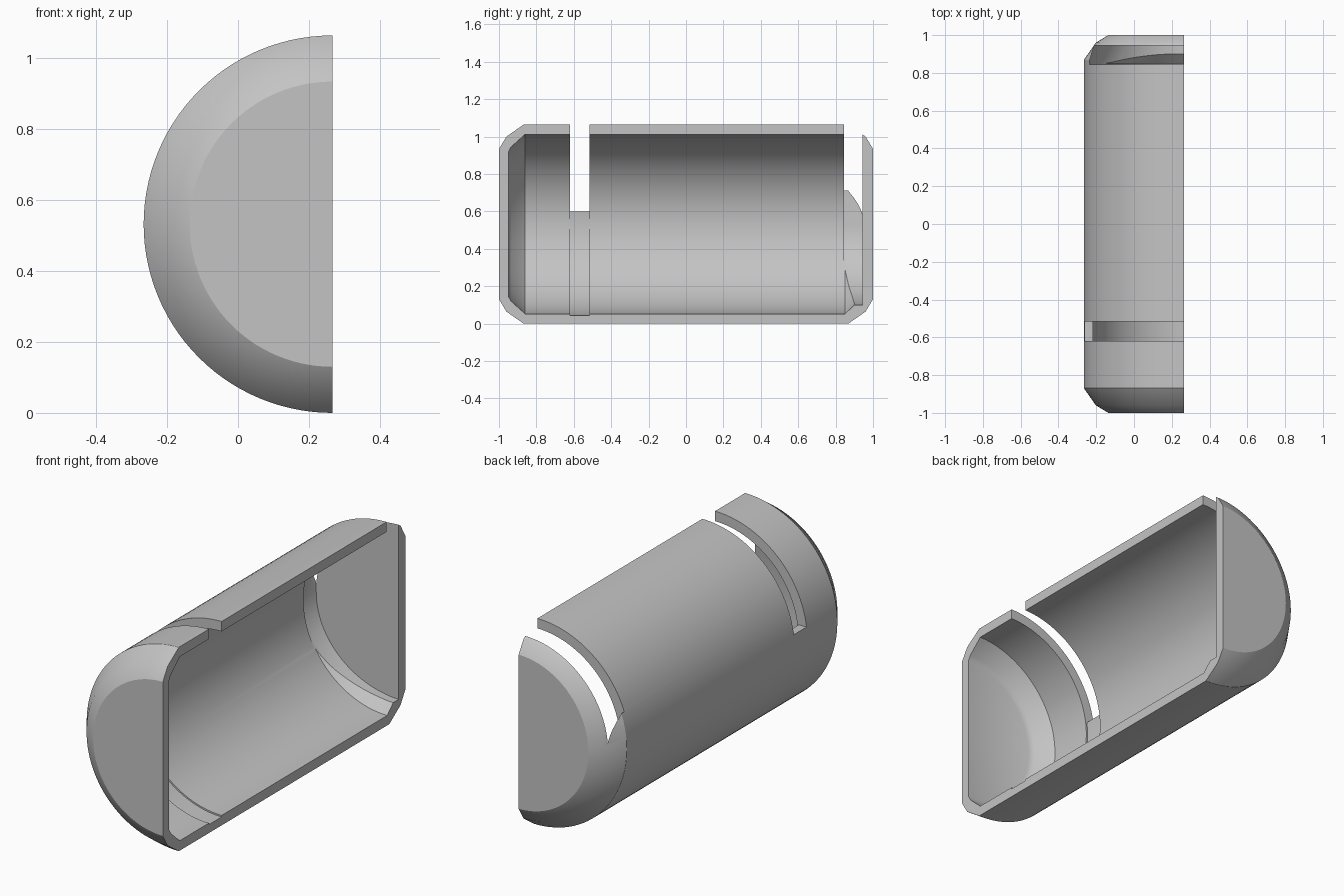
import bpy, bmesh
from math import sin, cos, pi

old = bpy.data.objects.get("Cube")
if old:
    bpy.data.objects.remove(old, do_unlink=True)

AXIS_X, AXIS_Z = 0.266, 0.532   # centre line of the capsule, along y
STEPS = 56                      # facets around the half circle

grey = bpy.data.materials.new("plain grey")
grey.use_nodes = True
grey.diffuse_color = (0.55, 0.55, 0.55, 1)
grey.node_tree.nodes["Principled BSDF"].inputs["Base Color"].default_value = (0.55, 0.55, 0.55, 1)


def half_ring(r, overhang=0):
    """Half circle on the -x side, optionally run past the open side."""
    pts = [(-r * sin(pi * i / STEPS), r * cos(pi * i / STEPS)) for i in range(STEPS + 1)]
    if overhang:
        pts += [(overhang, -r), (overhang, r)]
    return pts


def u_section(width, depth, top=0.8):
    """Elliptical bottom with straight sides running upward."""
    pts = [(-width * cos(pi * i / STEPS), -depth * sin(pi * i / STEPS)) for i in range(STEPS + 1)]
    return pts + [(width, top), (-width, top)]


def loft(name, sections):
    """Closed solid through (y, outline) sections."""
    bm = bmesh.new()
    rings = [[bm.verts.new((AXIS_X + x, y, AXIS_Z + z)) for x, z in pts] for y, pts in sections]
    n = len(rings[0])
    for a, b in zip(rings, rings[1:]):
        for i in range(n):
            j = (i + 1) % n
            bm.faces.new((a[i], a[j], b[j], b[i]))
    bm.faces.new(rings[0])
    bm.faces.new(rings[-1])
    bmesh.ops.recalc_face_normals(bm, faces=bm.faces)
    mesh = bpy.data.meshes.new(name)
    bm.to_mesh(mesh)
    bm.free()
    obj = bpy.data.objects.new(name, mesh)
    bpy.context.collection.objects.link(obj)
    mesh.materials.append(grey)
    return obj


# Outer half capsule with rounded ends
outer = [(-1, 0.402), (-0.96, 0.468), (-0.868, 0.532),
         (0.868, 0.532), (0.96, 0.468), (1, 0.402)]
shell = loft("half_capsule_shell", [(y, half_ring(r)) for y, r in outer])

# Hollow inside, with a shallow front groove and a stepped rear seat
hollow = [(-0.95, 0.385), (-0.935, 0.412), (-0.86, 0.48),
          (-0.62, 0.48), (-0.62, 0.488), (-0.515, 0.488), (-0.515, 0.48),
          (0.85, 0.48), (0.9, 0.432), (0.945, 0.432)]
cavity = loft("cavity_cutter", [(y, half_ring(r, 0.2)) for y, r in hollow])

# Front slot, open through the upper half
box = [(-0.8, 0.068), (0.8, 0.068), (0.8, 0.8), (-0.8, 0.8)]
front_slot = loft("front_slot_cutter", [(-0.62, box), (-0.515, box)])

# Rear slot, tapering toward the end wall
rear_slot = loft("rear_slot_cutter", [(0.845, u_section(0.501, 0.43)),
                                      (0.87, u_section(0.501, 0.43)),
                                      (0.945, u_section(0.476, 0.43))])

# Carve the shell and discard the cutters
bpy.context.view_layer.objects.active = shell
for cutter in (cavity, front_slot, rear_slot):
    cutter.hide_render = True
    mod = shell.modifiers.new(cutter.name, "BOOLEAN")
    mod.operation = "DIFFERENCE"
    mod.solver = "EXACT"
    mod.object = cutter
    bpy.ops.object.modifier_apply(modifier=mod.name)
    bpy.data.objects.remove(cutter, do_unlink=True)

# Smooth curved walls, crisp edges
bpy.ops.object.select_all(action="DESELECT")
shell.select_set(True)
bpy.ops.object.shade_smooth_by_angle(angle=pi / 6)
